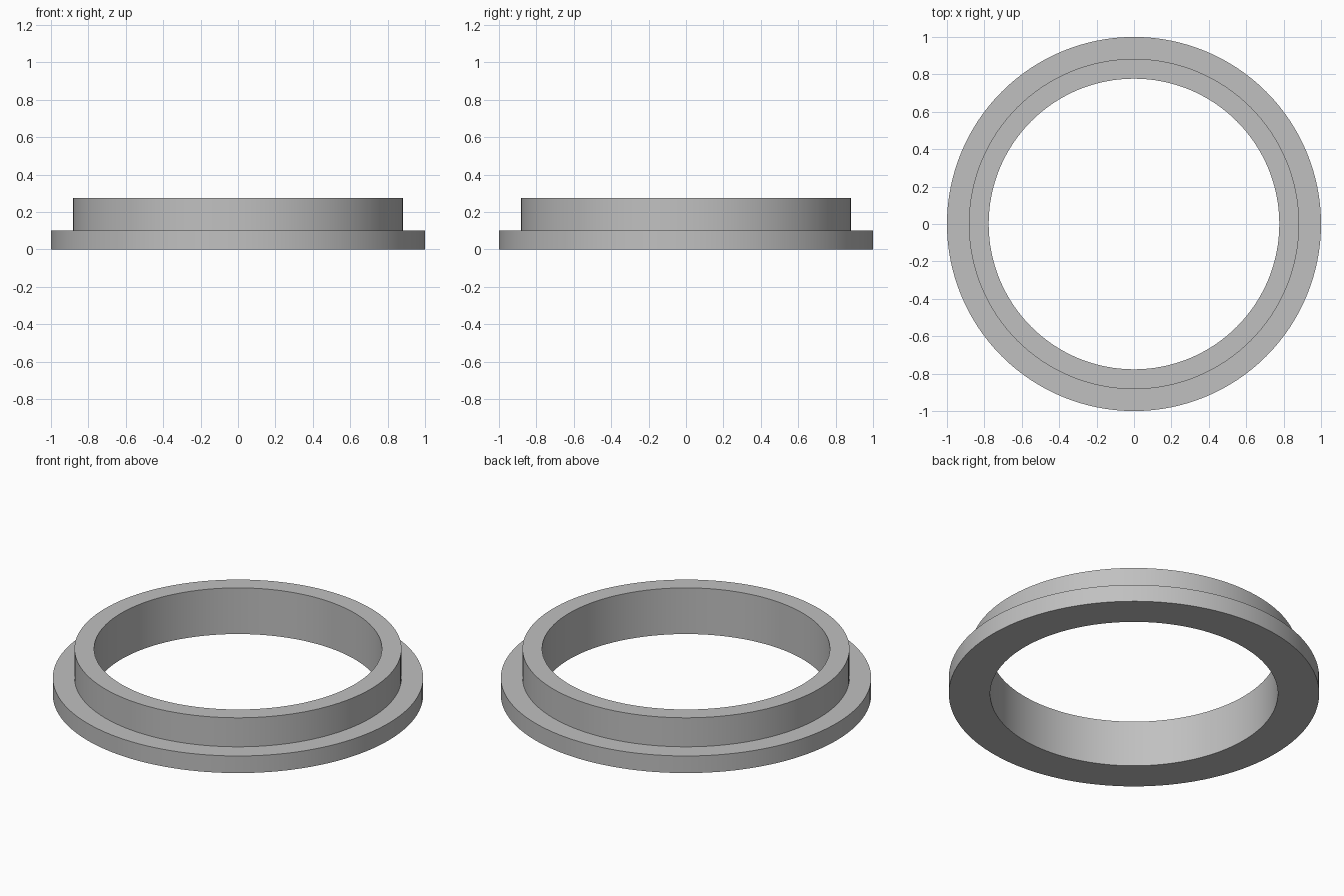
import bpy
import bmesh
from math import tau, radians
from mathutils import Vector

if "Cube" in bpy.data.objects:
    bpy.data.objects.remove(bpy.data.objects["Cube"])

# Dimensions
BORE, COLLAR, FLANGE = 0.777, 0.883, 1.0
STEP, TOP = 0.102, 0.275
SEGMENTS = 128

# Single plain grey
grey = bpy.data.materials.new("plain grey")
grey.use_nodes = True
colour = (0.53, 0.53, 0.53, 1)
grey.diffuse_color = colour
grey.node_tree.nodes["Principled BSDF"].inputs["Base Color"].default_value = colour


def lathe(name, profile, material):
    """Revolve a closed (radius, height) profile around z."""
    bm = bmesh.new()
    verts = [bm.verts.new((r, 0, z)) for r, z in profile]
    edges = [bm.edges.new((verts[i - 1], v)) for i, v in enumerate(verts)]
    bmesh.ops.spin(bm, geom=verts + edges, cent=Vector(), axis=Vector((0, 0, 1)),
                   angle=tau, steps=SEGMENTS, use_merge=True)
    bmesh.ops.remove_doubles(bm, verts=bm.verts, dist=1e-4)
    bmesh.ops.recalc_face_normals(bm, faces=bm.faces)
    mesh = bpy.data.meshes.new(name)
    bm.to_mesh(mesh)
    bm.free()
    mesh.materials.append(material)
    obj = bpy.data.objects.new(name, mesh)
    bpy.context.collection.objects.link(obj)
    bpy.ops.object.select_all(action="DESELECT")
    obj.select_set(True)
    bpy.context.view_layer.objects.active = obj
    bpy.ops.object.shade_smooth_by_angle(angle=radians(30))
    return obj


# Ring with a wide base flange and a raised collar
lathe("flanged_ring", [(BORE, 0), (FLANGE, 0), (FLANGE, STEP),
                       (COLLAR, STEP), (COLLAR, TOP), (BORE, TOP)], grey)
